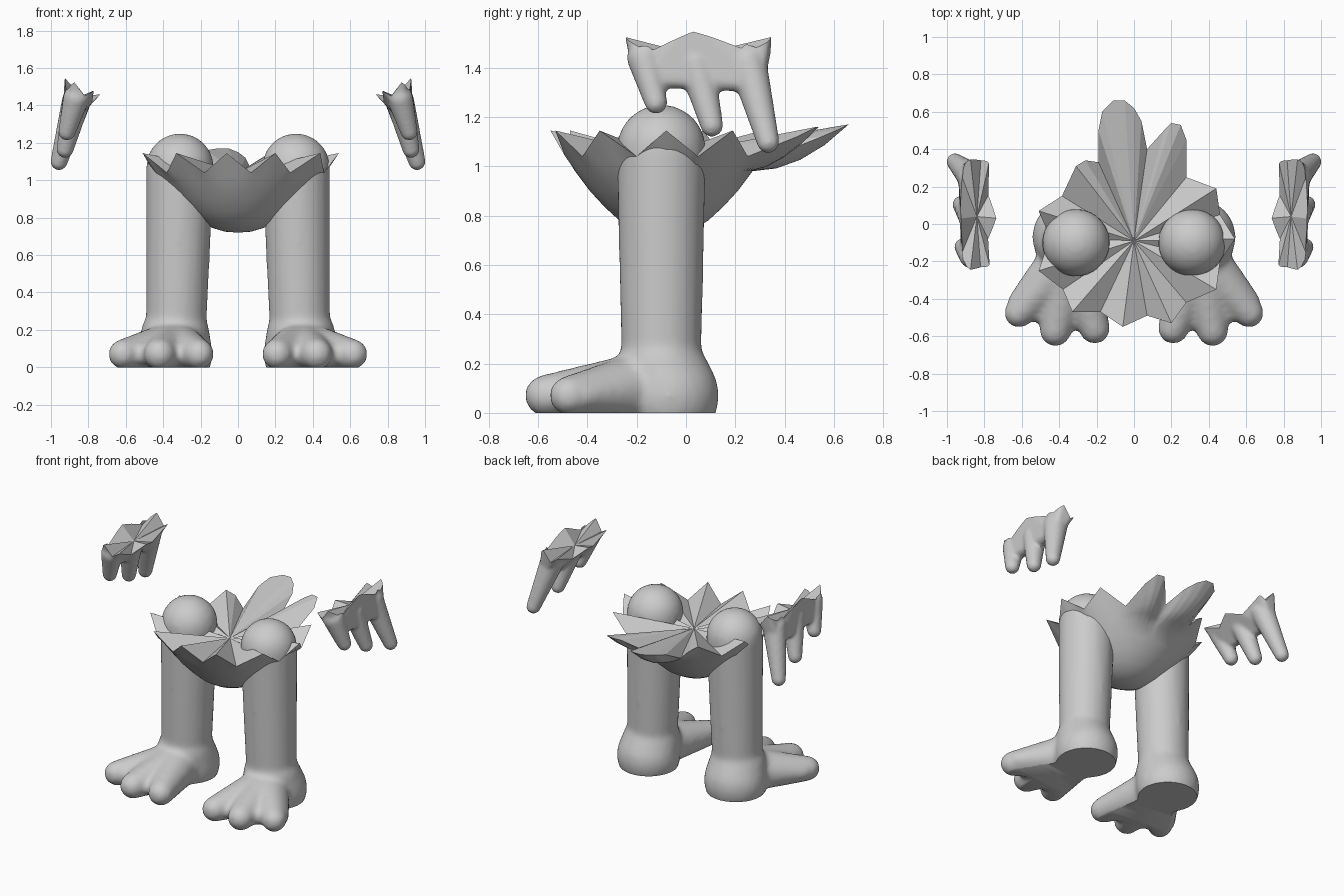
import bpy
import bmesh
import math
from mathutils import Vector, Matrix

cube = bpy.data.objects.get("Cube")
if cube:
    bpy.data.objects.remove(cube, do_unlink=True)

# One plain clay grey for everything
GREY = (0.6, 0.6, 0.6, 1.0)
clay = bpy.data.materials.new("clay_grey")
clay.use_nodes = True
clay.diffuse_color = GREY
clay.node_tree.nodes["Principled BSDF"].inputs["Base Color"].default_value = GREY


def make_object(name, bm):
    mesh = bpy.data.meshes.new(name)
    bm.to_mesh(mesh)
    bm.free()
    mesh.materials.append(clay)
    obj = bpy.data.objects.new(name, mesh)
    bpy.context.collection.objects.link(obj)
    return obj


def shade(obj, degrees):
    bpy.ops.object.select_all(action='DESELECT')
    obj.select_set(True)
    bpy.context.view_layer.objects.active = obj
    bpy.ops.object.shade_smooth_by_angle(angle=math.radians(degrees))


def hull(bm, *balls):
    """Add the convex hull of several (x, y, z, radius) balls."""
    part = bmesh.new()
    for x, y, z, r in balls:
        bmesh.ops.create_icosphere(part, subdivisions=3, radius=r,
                                   matrix=Matrix.Translation((x, y, z)))
    result = bmesh.ops.convex_hull(part, input=part.verts)
    inside = {g for g in result["geom_interior"] + result["geom_unused"]
              if isinstance(g, bmesh.types.BMVert)}
    bmesh.ops.delete(part, geom=list(inside), context='VERTS')
    temp = bpy.data.meshes.new("hull_part")
    part.to_mesh(temp)
    part.free()
    bm.from_mesh(temp)
    bpy.data.meshes.remove(temp)


def blend(obj, voxel, rounds):
    """Fuse overlapping parts into one soft skin."""
    remesh = obj.modifiers.new("fuse", 'REMESH')
    remesh.mode = 'VOXEL'
    remesh.voxel_size = voxel
    soft = obj.modifiers.new("soften", 'SMOOTH')
    soft.factor = 0.5
    soft.iterations = rounds


def mirror_and_bake(obj):
    mirror = obj.modifiers.new("mirror", 'MIRROR')
    mirror.use_mirror_merge = False
    graph = bpy.context.evaluated_depsgraph_get()
    graph.update()
    baked = bpy.data.meshes.new_from_object(obj.evaluated_get(graph))
    obj.modifiers.clear()
    obj.data = baked
    baked.materials.clear()
    baked.materials.append(clay)
    baked.polygons.foreach_set("material_index", [0] * len(baked.polygons))


# Legs with round hips, heels and three webbed toes
bm = bmesh.new()
hull(bm, (0.31, -0.1, 1.07, 0.182), (0.33, -0.1, 0.25, 0.163))
hull(bm, (0.34, -0.07, 0.07, 0.205), (0.335, -0.1, 0.17, 0.185))
ankle = (0.34, -0.17, 0.1, 0.15)
toes = [(0.615, -0.475, 0.07, 0.08),
        (0.42, -0.57, 0.07, 0.085),
        (0.21, -0.56, 0.07, 0.082)]
for toe in toes:
    hull(bm, ankle, toe)
for a, b in zip(toes, toes[1:]):
    web = [(x, y + 0.06, z, 0.06) for x, y, z, r in (a, b)]
    hull(bm, ankle, *web)
legs = make_object("legs", bm)
blend(legs, 0.017, 10)
mirror_and_bake(legs)

# Flat soles
bm = bmesh.new()
bm.from_mesh(legs.data)
cut = bmesh.ops.bisect_plane(bm, geom=bm.verts[:] + bm.edges[:] + bm.faces[:],
                             plane_co=(0, 0, 0), plane_no=(0, 0, 1),
                             clear_inner=True)
rim_edges = [e for e in cut["geom_cut"] if isinstance(e, bmesh.types.BMEdge)]
bmesh.ops.holes_fill(bm, edges=rim_edges)
bm.to_mesh(legs.data)
bm.free()
shade(legs, 40)

# Torn bowl-shaped body: jagged rim with two long rounded flaps at the back
HI, LOW = 1.145, 1.04
rim = [(-.06, -.55, HI), (.07, -.49, LOW), (.2, -.53, HI), (.28, -.42, LOW),
       (.44, -.35, HI), (.46, -.2, LOW), (.54, -.08, HI), (.46, .05, LOW),
       (.44, .19, HI), (.28, .25, LOW),
       (.28, .45, 1.12), (.25, .53, 1.16), (.2, .54, 1.16), (.16, .5, 1.14),
       (.07, .4, 1.06),
       (.04, .55, 1.12), (0, .62, 1.15), (-.05, .66, 1.17), (-.11, .66, 1.17),
       (-.17, .6, 1.16), (-.19, .5, 1.13), (-.19, .33, LOW),
       (-.26, .34, 1.11), (-.31, .31, HI), (-.385, .15, LOW),
       (-.51, .07, HI), (-.45, -.07, LOW), (-.51, -.25, HI),
       (-.38, -.35, LOW), (-.33, -.47, HI), (-.18, -.47, LOW)]
profile = [(.06, .725), (.12, .745), (.18, .78), (.24, .835), (.3, .9), (.36, .98)]
STEPS, WIDE, BACK = 4, 1.15, -0.09

bm = bmesh.new()
bottom = bm.verts.new((0, BACK, 0.72))
columns = []
for a, b in zip(rim, rim[1:] + rim[:1]):
    for i in range(STEPS):
        edge = Vector(a).lerp(Vector(b), i / STEPS)
        angle = math.atan2(edge.y - BACK, edge.x / WIDE)
        column = [Vector((WIDE * r * math.cos(angle), BACK + r * math.sin(angle), z))
                  for r, z in profile]
        last = column[-1].copy()
        reach = math.hypot(edge.x, edge.y - BACK)
        bend = 1 + max(0, reach - 0.5) * 4
        for t in (0.25, 0.5, 0.75, 1):
            p = last.lerp(edge, t)
            p.z = last.z + (edge.z - last.z) * t ** bend
            column.append(p)
        columns.append([bm.verts.new(p) for p in column])
top = bm.verts.new((0, BACK, 1.04))
lid = []
for a, b in zip(columns, columns[1:] + columns[:1]):
    bm.faces.new((bottom, b[0], a[0]))
    for i in range(len(a) - 1):
        bm.faces.new((a[i], b[i], b[i + 1], a[i + 1]))
    lid.append(bm.faces.new((a[-1], b[-1], top)))
bm.faces.index_update()
lid_index = [f.index for f in lid]
body = make_object("torn_body", bm)
shade(body, 60)
for i in lid_index:
    body.data.polygons[i].use_smooth = False

# Hands: thin palm with three drooping fingers
bm = bmesh.new()
hull(bm, (.865, -.23, 1.57, .027), (.897, .03, 1.59, .027), (.865, .325, 1.57, .027),
     (.77, -.225, 1.53, .027), (.725, .03, 1.51, .027), (.775, .33, 1.53, .027),
     (.885, -.165, 1.36, .04), (.9, .28, 1.34, .04))
fingers = [((.865, -.17, 1.44, .07), (.915, -.122, 1.258, .046)),
           ((.865, .04, 1.42, .075), (.925, .105, 1.165, .046)),
           ((.865, .25, 1.42, .078), (.957, .333, 1.099, .046))]
for base, tip in fingers:
    hull(bm, base, tip)
hands = make_object("hands", bm)
blend(hands, 0.011, 6)

# Jagged cutter that tears off the wrist
tear = [(.72, .03, 1.46), (.77, -.1, 1.41), (.765, -.25, 1.48), (.82, -.23, 1.45),
        (.875, -.25, 1.525), (.885, -.07, 1.46), (.92, .03, 1.54), (.885, .16, 1.46),
        (.875, .35, 1.525), (.82, .32, 1.45), (.77, .35, 1.48), (.77, .17, 1.41)]
centre = Vector((.84, .04, 1.45))
bm = bmesh.new()
low_mid = bm.verts.new(centre)
high_mid = bm.verts.new((centre.x, centre.y, 2))
low, high = [], []
for p in tear:
    q = centre + (Vector(p) - centre) * 1.7
    low.append(bm.verts.new(q))
    high.append(bm.verts.new((q.x, q.y, 2)))
for i in range(len(tear)):
    j = (i + 1) % len(tear)
    bm.faces.new((low_mid, low[i], low[j]))
    bm.faces.new((high_mid, high[j], high[i]))
    bm.faces.new((low[j], low[i], high[i], high[j]))
bmesh.ops.recalc_face_normals(bm, faces=bm.faces)
cutter = make_object("wrist_cutter", bm)
cutter.hide_render = True
tearing = hands.modifiers.new("tear", 'BOOLEAN')
tearing.operation = 'DIFFERENCE'
tearing.solver = 'EXACT'
tearing.object = cutter
mirror_and_bake(hands)
bpy.data.objects.remove(cutter, do_unlink=True)
shade(hands, 25)
